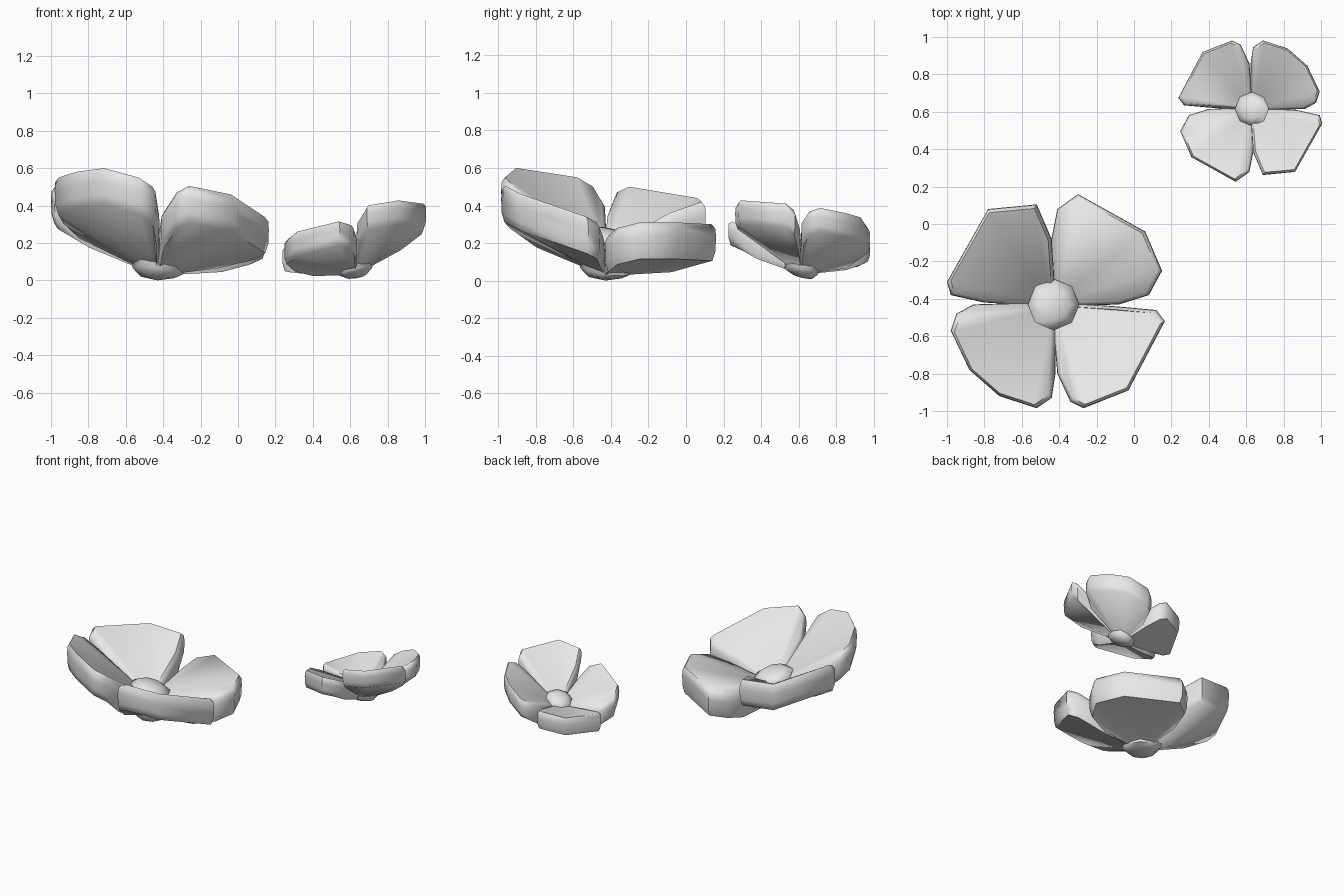
import bpy, bmesh, math
from mathutils import Vector

cube = bpy.data.objects.get("Cube")
if cube:
    bpy.data.objects.remove(cube, do_unlink=True)

grey = bpy.data.materials.new("plain_grey")
grey.use_nodes = True
grey.diffuse_color = (0.8, 0.8, 0.8, 1)
grey.node_tree.nodes["Principled BSDF"].inputs["Base Color"].default_value = grey.diffuse_color

# Petal rims, from one side of the petal round its tip to the other side
RIMS = {
    "first_petal": [(-.01, .35, .36), (-.09, .535, .42), (-.35, .51, .44),
                    (-.57, .12, .50), (-.55, .05, .47), (-.37, .01, .37)],
    "second_petal": [(.35, .0, .24), (.51, .05, .28), (.58, .18, .31), (.49, .39, .31),
                     (.13, .59, .30), (.02, .51, .28), (-.01, .36, .24)],
    "third_petal": [(.02, -.37, .37), (.09, -.52, .47), (.16, -.555, .505), (.4, -.46, .46),
                    (.595, -.09, .34), (.55, -.03, .31), (.33, -.01, .26)],
    "fourth_petal": [(-.43, 0, .42), (-.52, -.05, .5), (-.55, -.14, .55), (-.45, -.35, .58),
                     (-.29, -.49, .6), (-.09, -.555, .55), (-.01, -.5, .5), (.01, -.37, .38)],
}


def finish(bm, name, lean):
    for v in bm.verts:
        v.co.z += lean[0] * v.co.x + lean[1] * v.co.y
    bmesh.ops.recalc_face_normals(bm, faces=bm.faces)
    mesh = bpy.data.meshes.new(name)
    bm.to_mesh(mesh)
    bm.free()
    mesh.materials.append(grey)
    return mesh


def bridge(bm, a, b):
    for i in range(len(a)):
        j = (i + 1) % len(a)
        bm.faces.new((a[i], a[j], b[j], b[i]))


def petal_mesh(name, rim, lean):
    """Thick wedge: inner face, rounded rim, wall, and underside running to the root."""
    points = [Vector(p) for p in rim]
    middle = sum(points, Vector()) / (len(points) + 1)
    # The root lies just past the centre so that neighbouring petals merge there
    points.insert(0, Vector((-.05 * middle.x, -.05 * middle.y, .17)))
    bm = bmesh.new()

    def ring(inset, drop):
        verts = []
        for p in points:
            xy = middle.xy.lerp(p.xy, inset)
            verts.append(bm.verts.new((xy.x, xy.y, max(p.z - drop, .025))))
        return verts

    rings = [ring(.93, 0), ring(.99, .025), ring(1, .07), ring(.99, .145), ring(.94, .195)]
    for a, b in zip(rings, rings[1:]):
        bridge(bm, a, b)
    # Inner face and underside fan out from the root
    for r in (rings[0], rings[-1]):
        for i in range(1, len(r) - 1):
            bm.faces.new((r[0], r[i], r[i + 1]))
    return finish(bm, name, lean)


def heart_mesh(name, lean, sides=8):
    """Low dome in the middle, leaning with the flower, with a blunt base below."""
    profile = [(.09, .016), (.135, .05), (.137, .235), (.085, .27)]
    bm = bmesh.new()

    def vert(r, z, k=0):
        x, y = (f(math.tau * k / sides) * r for f in (math.cos, math.sin))
        return bm.verts.new((x, y, z - .16 * (x + y) * min(1, z / .06)))

    rings = [[vert(r, z, k) for k in range(sides)] for r, z in profile]
    for a, b in zip(rings, rings[1:]):
        bridge(bm, a, b)
    for r, z in ((rings[0], 0), (rings[-1], .28)):
        tip = vert(0, z)
        for k in range(sides):
            bm.faces.new((r[k], r[(k + 1) % sides], tip))
    return finish(bm, name, lean)


# The small flower is the large one shrunk, turned half round and leaning another way
flowers = [
    ("large", (-.43, -.43, 0), 1, 0, (0, 0)),
    ("small", (.63, .615, .015), .66, math.pi, (-.11, .3)),
]
bpy.ops.object.select_all(action='DESELECT')
for size, place, scale, turn, lean in flowers:
    meshes = [petal_mesh(f"{size}_{name}", rim, lean) for name, rim in RIMS.items()]
    meshes.append(heart_mesh(size + "_flower_heart", lean))
    for mesh in meshes:
        obj = bpy.data.objects.new(mesh.name, mesh)
        obj.location = place
        obj.scale = (scale,) * 3
        obj.rotation_euler.z = turn
        bpy.context.collection.objects.link(obj)
        obj.select_set(True)
        bpy.context.view_layer.objects.active = obj
bpy.ops.object.shade_smooth_by_angle(angle=math.radians(60))
